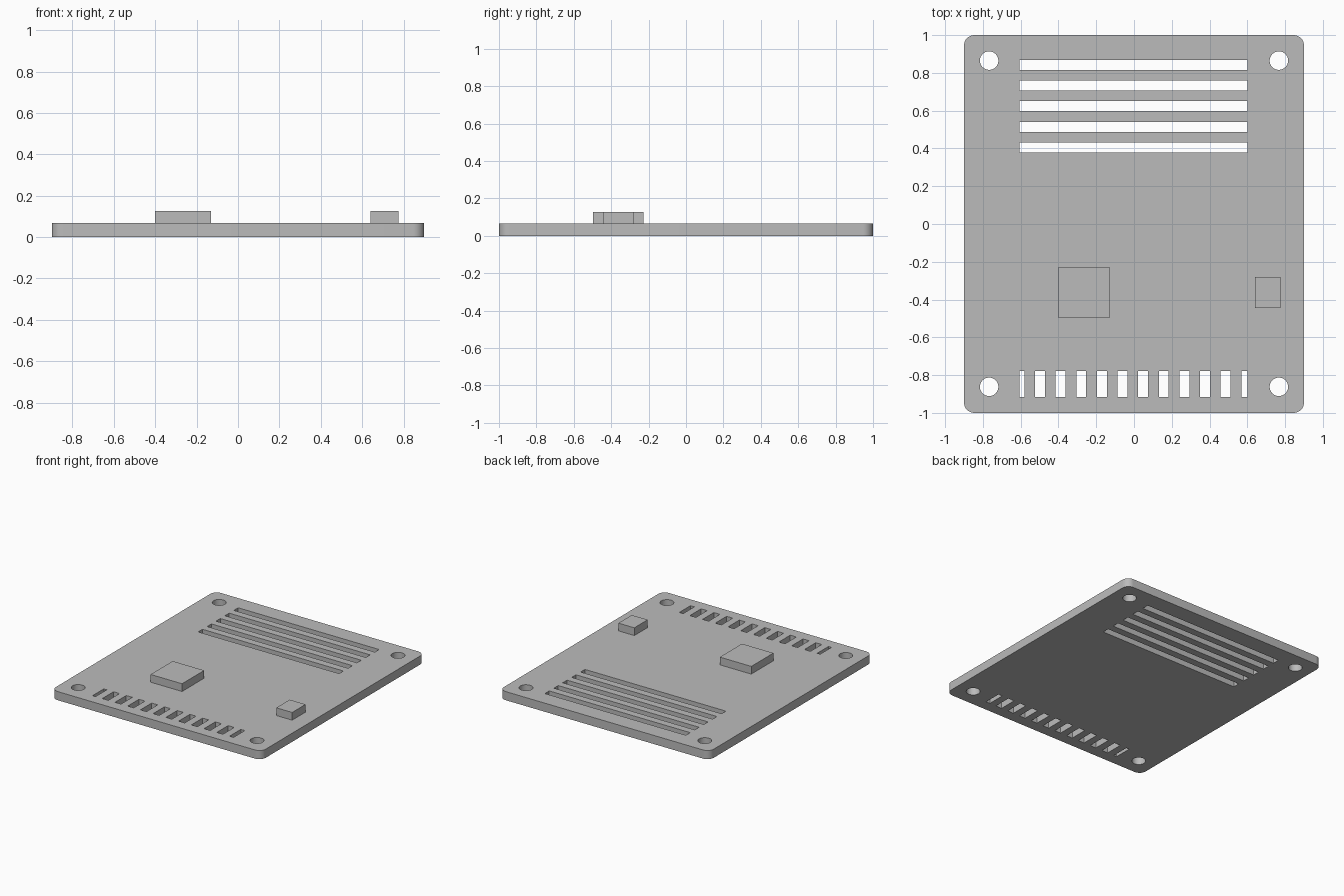
import bpy, bmesh
from math import sin, cos, pi, radians

old = bpy.data.objects.get("Cube")
if old:
    bpy.data.objects.remove(old, do_unlink=True)

THICK, CHIP_TOP = 0.067, 0.127
SLOT_X0, SLOT_X1, PITCH = -0.607, 0.602, 0.1092

grey = bpy.data.materials.new("plain grey")
grey.use_nodes = True
grey.diffuse_color = (0.5, 0.5, 0.5, 1)
grey.node_tree.nodes["Principled BSDF"].inputs["Base Color"].default_value = (0.5, 0.5, 0.5, 1)


def rect(x0, x1, y0, y1):
    return [(x0, y0), (x1, y0), (x1, y1), (x0, y1)]


def circle(cx, cy, r, n=32):
    return [(cx + r * cos(2 * pi * i / n), cy + r * sin(2 * pi * i / n)) for i in range(n)]


def rounded_rect(hx, hy, r, n=8):
    pts = []
    for k, (sx, sy) in enumerate([(1, 1), (-1, 1), (-1, -1), (1, -1)]):
        for i in range(n + 1):
            a = (k + i / n) * pi / 2
            pts.append((sx * (hx - r) + r * cos(a), sy * (hy - r) + r * sin(a)))
    return pts


def slab(name, loops, z0, z1):
    """Fill the first outline, leave the others open, and extrude upward."""
    bm = bmesh.new()
    edges = []
    for loop in loops:
        vs = [bm.verts.new((x, y, z0)) for x, y in loop]
        edges += [bm.edges.new((vs[i - 1], v)) for i, v in enumerate(vs)]
    bmesh.ops.triangle_fill(bm, edges=edges, use_beauty=True, normal=(0, 0, 1))
    top = bmesh.ops.extrude_face_region(bm, geom=bm.faces[:], use_keep_orig=True)
    verts = [g for g in top["geom"] if isinstance(g, bmesh.types.BMVert)]
    bmesh.ops.translate(bm, verts=verts, vec=(0, 0, z1 - z0))
    bmesh.ops.recalc_face_normals(bm, faces=bm.faces[:])
    mesh = bpy.data.meshes.new(name)
    bm.to_mesh(mesh)
    bm.free()
    mesh.materials.append(grey)
    obj = bpy.data.objects.new(name, mesh)
    bpy.context.collection.objects.link(obj)
    bpy.ops.object.select_all(action="DESELECT")
    obj.select_set(True)
    bpy.context.view_layer.objects.active = obj
    bpy.ops.object.shade_smooth_by_angle(angle=radians(30))
    return obj


# Board outline with four mounting holes
loops = [rounded_rect(0.9, 1.0, 0.055)]
loops += [circle(x, y, 0.049) for x in (-0.767, 0.767) for y in (-0.862, 0.865)]

# Long vent slots at the back
for i in range(5):
    y = 0.842 - i * PITCH
    loops.append(rect(SLOT_X0, SLOT_X1, y - 0.0265, y + 0.0265))

# Short vent slots at the front, the end ones cut off by the vent border
for i in range(12):
    x = SLOT_X0 + i * PITCH
    loops.append(rect(max(x - 0.026, SLOT_X0), min(x + 0.026, SLOT_X1), -0.915, -0.777))

slab("base_plate", loops, 0, THICK)

# Raised blocks
slab("large_block", [rect(-0.401, -0.131, -0.498, -0.227)], THICK, CHIP_TOP)
slab("small_block", [rect(0.64, 0.776, -0.445, -0.281)], THICK, CHIP_TOP)
